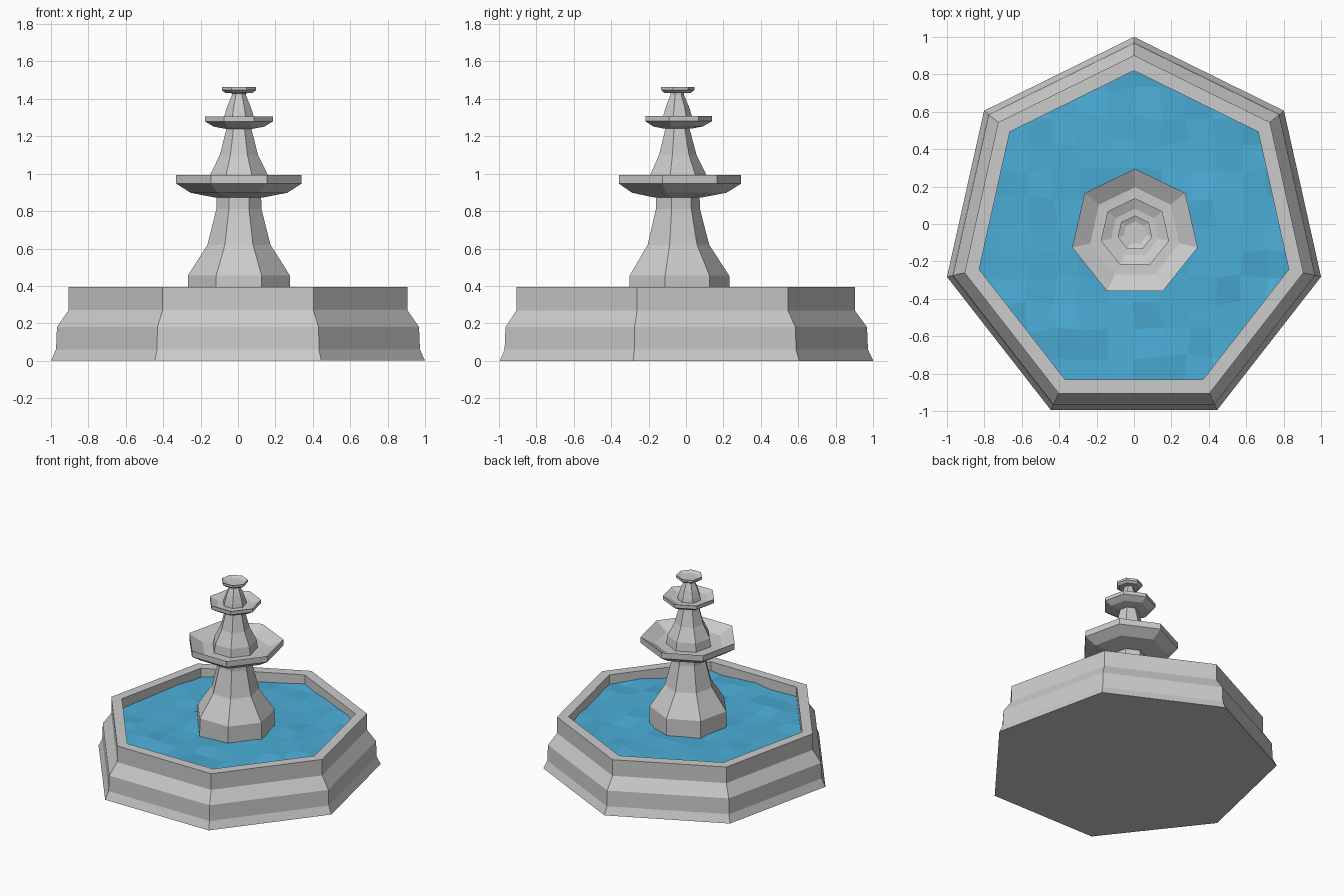
import bpy, bmesh, math, random
from mathutils import Vector

if "Cube" in bpy.data.objects:
    bpy.data.objects.remove(bpy.data.objects["Cube"])

random.seed(4)
SIDES = 7
CX, CY = 0.005, -0.049          # axis of the column


def lathe(name, profile, cx=CX, cy=CY, sx=1.0, sy=1.0):
    """Seven-sided turned solid from (radius, z) points, capped at both ends."""
    bm = bmesh.new()
    rings = []
    for r, z in profile:
        ring = []
        for k in range(SIDES):
            a = math.pi / 2 + 2 * math.pi * k / SIDES
            ring.append(bm.verts.new((cx + r * sx * math.cos(a), cy + r * sy * math.sin(a), z)))
        rings.append(ring)
    for lo, hi in zip(rings, rings[1:]):
        for k in range(SIDES):
            n = (k + 1) % SIDES
            bm.faces.new((lo[k], lo[n], hi[n], hi[k]))
    bm.faces.new(rings[0][::-1])
    bm.faces.new(rings[-1])
    bmesh.ops.recalc_face_normals(bm, faces=bm.faces)
    return finish(name, bm)


def finish(name, bm):
    me = bpy.data.meshes.new(name)
    bm.to_mesh(me)
    bm.free()
    ob = bpy.data.objects.new(name, me)
    bpy.context.collection.objects.link(ob)
    return ob


# Basin with stepped outer wall and hollow inside
BX, BY = 1.0257, 1.0494
lathe("basin", [(1.0, 0), (0.973, 0.06), (0.968, 0.18), (0.906, 0.27), (0.906, 0.395),
                (0.828, 0.395), (0.828, 0.20)], 0, CY, BX, BY)

# Lower column, then the two upper ones
lathe("lower_column", [(0.283, 0.20), (0.280, 0.455), (0.173, 0.62), (0.124, 0.81), (0.121, 0.90)])
lathe("middle_column", [(0.165, 0.93), (0.155, 1.00), (0.105, 1.10), (0.068, 1.24), (0.068, 1.26)])
lathe("upper_column", [(0.086, 1.28), (0.080, 1.31), (0.064, 1.36), (0.038, 1.42), (0.038, 1.44)])

# Bowls, each with a sunken inside
lathe("lower_bowl", [(0.13, 0.872), (0.265, 0.898), (0.344, 0.947), (0.344, 0.993),
                     (0.245, 0.94), (0.12, 0.935)])
lathe("middle_bowl", [(0.075, 1.24), (0.14, 1.252), (0.187, 1.28), (0.187, 1.307),
                      (0.13, 1.285), (0.07, 1.282)])
lathe("upper_bowl", [(0.042, 1.43), (0.075, 1.432), (0.094, 1.447), (0.094, 1.464),
                     (0.062, 1.452)])

# Water: choppy grid trimmed to the inside of the basin
bm = bmesh.new()
bmesh.ops.create_grid(bm, x_segments=14, y_segments=14, size=1.0)
for v in bm.verts:
    v.co.x += random.uniform(-0.02, 0.02)
    v.co.y += random.uniform(-0.02, 0.02)
    v.co.z = 0.325 + random.uniform(-0.013, 0.013)
for k in range(SIDES):
    a, b = (math.pi / 2 + 2 * math.pi * (k + i) / SIDES for i in (0, 1))
    p = Vector((0.83 * BX * math.cos(a), CY + 0.83 * BY * math.sin(a), 0))
    q = Vector((0.83 * BX * math.cos(b), CY + 0.83 * BY * math.sin(b), 0))
    normal = Vector((q.y - p.y, p.x - q.x, 0)).normalized()
    bmesh.ops.bisect_plane(bm, geom=bm.verts[:] + bm.edges[:] + bm.faces[:],
                           plane_co=p, plane_no=normal, clear_outer=True)
water = finish("water", bm)
mat = bpy.data.materials.new("water_blue")
mat.diffuse_color = (0.07, 0.42, 0.68, 1)
mat.use_nodes = True
mat.node_tree.nodes["Principled BSDF"].inputs["Base Color"].default_value = mat.diffuse_color
water.data.materials.append(mat)
